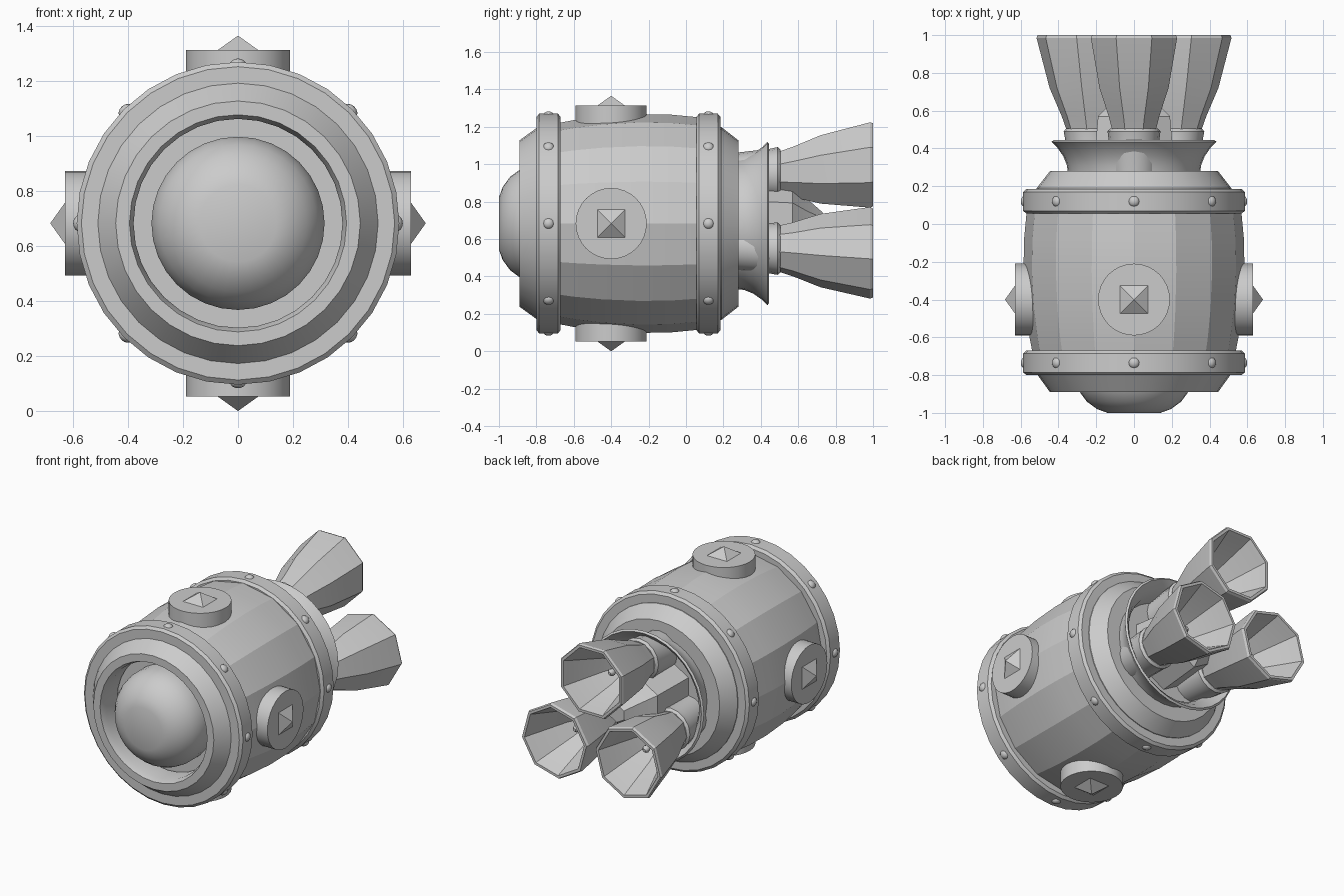
import bpy, bmesh, math
from mathutils import Vector, Matrix

if "Cube" in bpy.data.objects:
    bpy.data.objects.remove(bpy.data.objects["Cube"], do_unlink=True)

AXIS_Z = 0.683


def finish(name, bm, angle):
    bmesh.ops.remove_doubles(bm, verts=bm.verts, dist=1e-5)
    bmesh.ops.recalc_face_normals(bm, faces=bm.faces)
    mesh = bpy.data.meshes.new(name)
    bm.to_mesh(mesh)
    bm.free()
    obj = bpy.data.objects.new(name, mesh)
    bpy.context.collection.objects.link(obj)
    bpy.ops.object.select_all(action='DESELECT')
    obj.select_set(True)
    bpy.context.view_layer.objects.active = obj
    if angle:
        bpy.ops.object.shade_smooth_by_angle(angle=math.radians(angle))
    return obj


def lathe(name, profile, sides, angle=30, closed=False, turn=0.0, centre=None):
    """Revolve (y, radius) points around the long axis; centre(y) shifts each ring in x, z."""
    bm = bmesh.new()
    rings = []
    for y, r in profile:
        cx, cz = centre(y) if centre else (0, 0)
        ring = []
        for i in range(sides):
            a = math.tau * i / sides + turn
            ring.append(bm.verts.new((cx + r * math.sin(a), y, AXIS_Z + cz + r * math.cos(a))))
        rings.append(ring)
    pairs = list(zip(rings, rings[1:]))
    if closed:
        pairs.append((rings[-1], rings[0]))
    for a, b in pairs:
        for i in range(sides):
            j = (i + 1) % sides
            bm.faces.new((a[i], a[j], b[j], b[i]))
    if not closed:
        bm.faces.new(rings[0])
        bm.faces.new(rings[-1])
    return finish(name, bm, angle)


def radial(angle, y, radius):
    """Matrix whose local z points outward from the long axis."""
    return (Matrix.Translation((0, y, AXIS_Z)) @ Matrix.Rotation(angle, 4, 'Y')
            @ Matrix.Translation((0, 0, radius)))


# Barrel with flat staves
lathe("barrel", [(-0.72, 0.53), (-0.6, 0.553), (-0.45, 0.573), (-0.25, 0.585),
                 (-0.08, 0.582), (0.12, 0.563)], 16, 15)

# Front shoulder with the recess behind its rim
lathe("front_shoulder", [(-0.7, 0.51), (-0.8, 0.51), (-0.89, 0.445), (-0.89, 0.395),
                         (-0.85, 0.38), (-0.73, 0.38), (-0.73, 0.45)], 32, 30, closed=True)

# Rear shoulder
lathe("rear_shoulder", [(0.08, 0.52), (0.19, 0.515), (0.28, 0.445), (0.28, 0.3)], 32)

# Nose dome
lathe("nose_dome", [(-0.72, 0.315), (-0.8, 0.315), (-0.85, 0.305), (-0.89, 0.287),
                    (-0.94, 0.25), (-0.98, 0.195), (-1.0, 0.14)], 32, 32)

# Hoops and their rivets
for name, y in (("front", -0.735), ("rear", 0.12)):
    w = 0.065
    lathe(name + "_hoop", [(y - w, 0.5), (y - w, 0.57), (y - w + 0.015, 0.587),
                           (y + w - 0.015, 0.587), (y + w, 0.57), (y + w, 0.5)],
          32, 35, closed=True)
    bm = bmesh.new()
    for k in range(8):
        bmesh.ops.create_uvsphere(bm, u_segments=12, v_segments=8, radius=0.03,
                                  matrix=radial(k * math.tau / 8, y, 0.577)
                                  @ Matrix.Diagonal((1, 1, 0.75, 1)))
    finish(name + "_rivets", bm, 40)

# Four round side plates, each with a square spike
for k, side in enumerate(("top", "left", "bottom", "right")):
    bm = bmesh.new()
    a = k * math.pi / 2
    bmesh.ops.create_cone(bm, cap_ends=True, segments=32, radius1=0.19, radius2=0.19,
                          depth=0.1, matrix=radial(a, -0.4, 0.58))
    finish(side + "_plate", bm, 30)
    bm = bmesh.new()
    bmesh.ops.create_cone(bm, cap_ends=True, segments=4, radius1=0.105, radius2=0,
                          depth=0.053, matrix=radial(a, -0.4, 0.6565)
                          @ Matrix.Rotation(math.pi / 4, 4, 'Z'))
    finish(side + "_spike", bm, 0)

# Flared tail collar, hollow at the back
lathe("tail_collar", [(0.27, 0.35), (0.31, 0.355), (0.36, 0.375), (0.41, 0.41), (0.435, 0.437),
                      (0.445, 0.425), (0.41, 0.385), (0.36, 0.35), (0.27, 0.33)],
      32, 40, closed=True)

# Central hub joining the engine stems
lathe("engine_hub", [(0.27, 0.25), (0.57, 0.22), (0.65, 0.13), (0.73, 0.06)], 6, 20)

# Three octagonal engine bells leaning slightly outward
for k, name in enumerate(("top", "lower_left", "lower_right")):
    a = k * math.tau / 3
    out = Vector((math.sin(a), math.cos(a)))

    def centre(y, out=out):
        return out * (0.265 + 0.09 * (y - 0.45))

    turn = a + math.pi / 8
    lathe(name + "_base", [(0.27, 0.13), (0.45, 0.135), (0.49, 0.14), (0.505, 0.125)],
          16, 30, centre=centre)
    lathe(name + "_bell", [(0.48, 0.12), (0.57, 0.145), (0.72, 0.198), (0.985, 0.247),
                           (1.0, 0.24), (1.0, 0.222), (0.97, 0.21), (0.72, 0.12),
                           (0.6, 0.03)], 8, 30, turn=turn, centre=centre)
    lathe(name + "_injector", [(0.58, 0.01), (0.76, 0.012), (0.77, 0.022), (0.79, 0.024),
                               (0.81, 0.01)], 8, 40, centre=centre)
